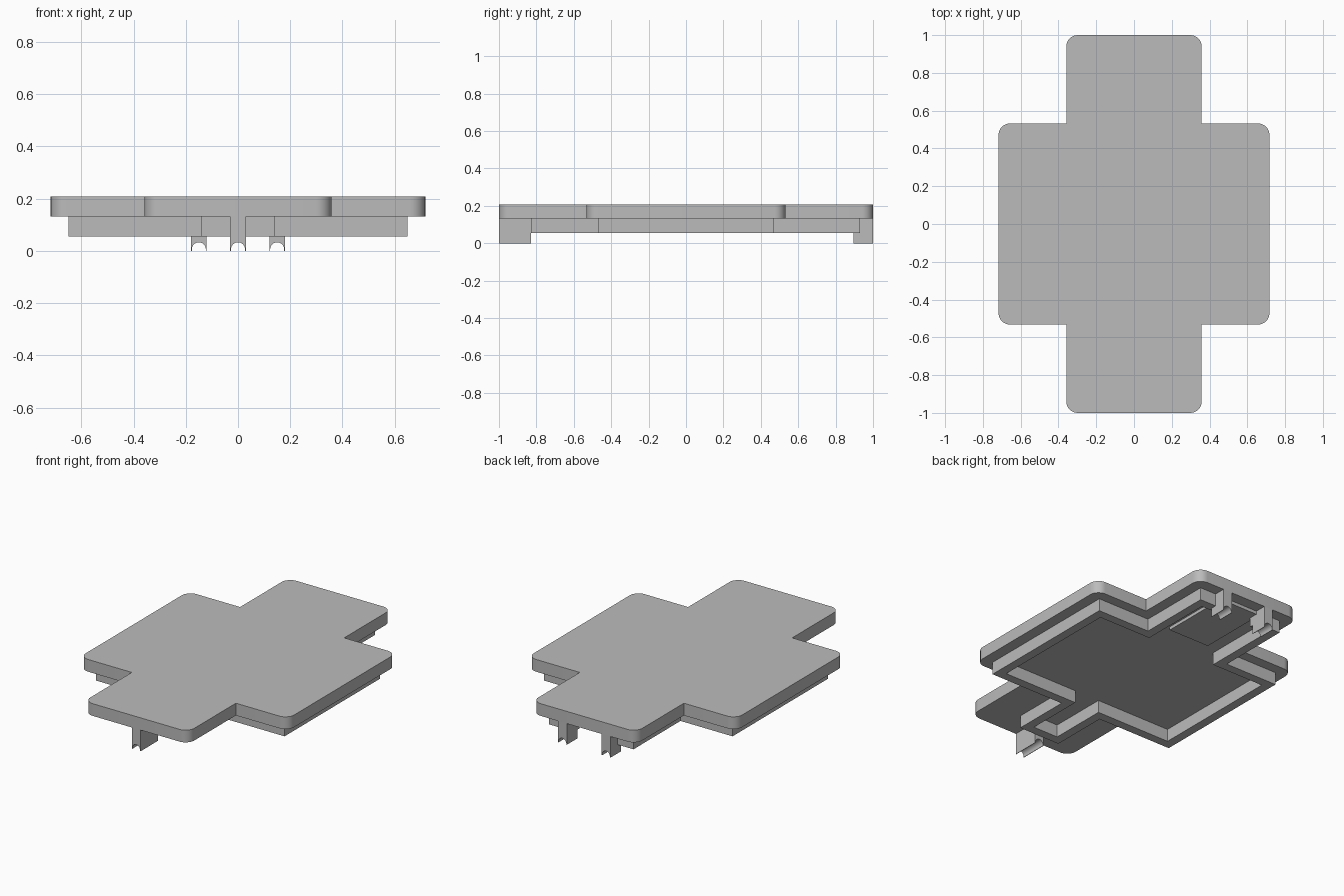
import bpy, bmesh, math
from mathutils import Vector

if "Cube" in bpy.data.objects:
    bpy.data.objects.remove(bpy.data.objects["Cube"], do_unlink=True)

grey = bpy.data.materials.new("plain grey")
grey.use_nodes = True
grey.diffuse_color = (0.5, 0.5, 0.5, 1)
grey.node_tree.nodes["Principled BSDF"].inputs["Base Color"].default_value = (0.5, 0.5, 0.5, 1)

PLATE_TOP, PLATE_BASE, RIM_BASE = 0.208, 0.132, 0.055


def prism(name, points, direction, round_test=None, radius=0.06):
    """Extrude a flat outline; optionally round the edges along the extrusion."""
    bm = bmesh.new()
    face = bm.faces.new([bm.verts.new(p) for p in points])
    result = bmesh.ops.extrude_face_region(bm, geom=[face], use_keep_orig=True)
    new_verts = [g for g in result["geom"] if isinstance(g, bmesh.types.BMVert)]
    bmesh.ops.translate(bm, verts=new_verts, vec=direction)
    bmesh.ops.recalc_face_normals(bm, faces=bm.faces)
    if round_test:
        axis = Vector(direction).normalized()
        edges = [e for e in bm.edges
                 if abs((e.verts[0].co - e.verts[1].co).normalized().dot(axis)) > 0.9
                 and round_test(e.verts[0].co)]
        bmesh.ops.bevel(bm, geom=edges, offset=radius, segments=8,
                        profile=0.5, affect='EDGES')
    mesh = bpy.data.meshes.new(name)
    bm.to_mesh(mesh)
    bm.free()
    mesh.materials.append(grey)
    obj = bpy.data.objects.new(name, mesh)
    bpy.context.collection.objects.link(obj)
    bpy.ops.object.select_all(action='DESELECT')
    obj.select_set(True)
    bpy.context.view_layer.objects.active = obj
    bpy.ops.object.shade_smooth_by_angle(angle=math.radians(30))
    return obj


def mirrored(half):
    """Complete a right-hand chain of points with its mirror image."""
    return half + [(-x, y) for x, y in reversed(half)]


# Cross-shaped cover plate with rounded outer corners
arm, side, depth = 0.358, 0.717, 0.532
half = [(arm, 1), (arm, depth), (side, depth),
        (side, -depth), (arm, -depth), (arm, -1)]
prism("cover_plate", [(x, y, PLATE_BASE) for x, y in mirrored(half)],
      (0, 0, PLATE_TOP - PLATE_BASE),
      lambda p: abs(p.x) > arm + 0.1 or abs(p.y) > depth + 0.1)

# Locating rim under the plate, open at the back between the clips
wall, gap = 0.055, 0.12
outer = [(gap, 0.93), (0.29, 0.93), (0.29, 0.468), (0.648, 0.468),
         (0.648, -0.468), (0.14, -0.468), (0.14, -0.83)]
inner = [(x if x == gap else x - wall, y - math.copysign(wall, y)) for x, y in outer]
outline = mirrored(outer) + mirrored(inner)[::-1]
prism("locating_rim", [(x, y, RIM_BASE) for x, y in outline],
      (0, 0, PLATE_BASE - RIM_BASE))

# Thin raised pad under the back arm
prism("back_pad", [(x, y, 0.112) for x, y in mirrored([(0.14, 0.93), (0.14, 0.48)])],
      (0, 0, PLATE_BASE - 0.112))


# Clips with an arched groove along the bottom
def clip(name, x, y_start, y_end):
    w, r = 0.03, 0.027
    section = [(-w, PLATE_BASE), (-w, 0)]
    for i in range(13):
        a = math.pi * (1 - i / 12)
        section.append((r * math.cos(a), 0.006 + r * math.sin(a)))
    section[2:2] = [(-r, 0)]
    section += [(r, 0), (w, 0), (w, PLATE_BASE)]
    prism(name, [(x + px, y_start, pz) for px, pz in section],
          (0, y_end - y_start, 0))


clip("front_clip", 0, -1, -0.83)
clip("back_left_clip", 0.15, 0.895, 1)
clip("back_right_clip", -0.15, 0.895, 1)
